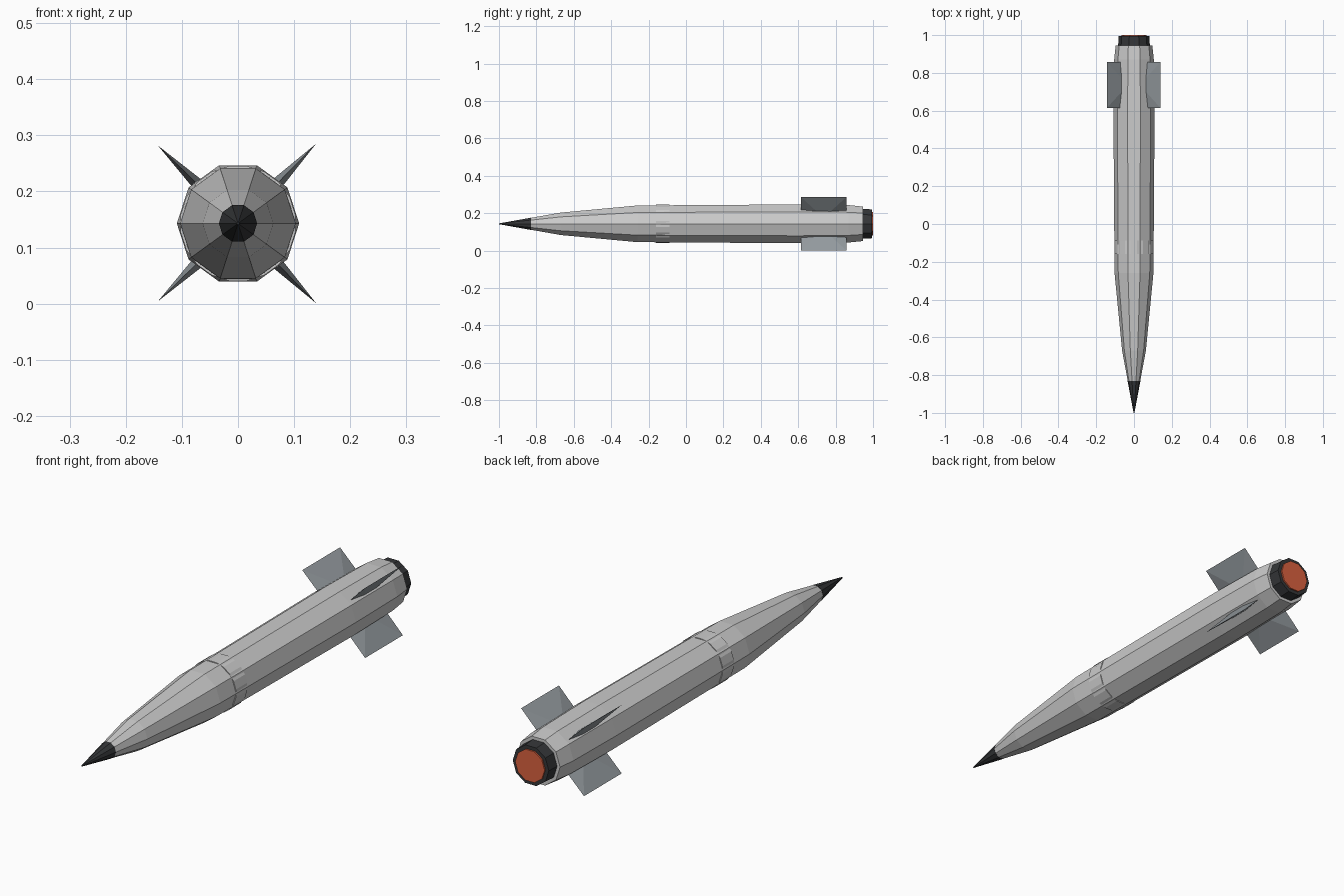
import bpy, bmesh, math

if "Cube" in bpy.data.objects:
    bpy.data.objects.remove(bpy.data.objects["Cube"])

CZ = 0.143  # height of the long axis


def material(name, rgb):
    m = bpy.data.materials.new(name)
    m.diffuse_color = (*rgb, 1)
    m.use_nodes = True
    m.node_tree.nodes["Principled BSDF"].inputs["Base Color"].default_value = m.diffuse_color
    return m


def finish(name, bm, mat=None):
    bmesh.ops.recalc_face_normals(bm, faces=bm.faces)
    me = bpy.data.meshes.new(name)
    bm.to_mesh(me)
    bm.free()
    ob = bpy.data.objects.new(name, me)
    bpy.context.collection.objects.link(ob)
    if mat:
        me.materials.append(mat)
    return ob


def lathe(name, profile, sides=10, turn=0.0, mat=None):
    """Faceted solid around the y axis from (y, radius) pairs."""
    bm = bmesh.new()
    rings = []
    for y, r in profile:
        rings.append([bm.verts.new((r * math.cos(turn + math.tau * i / sides), y,
                                    CZ + r * math.sin(turn + math.tau * i / sides)))
                      for i in range(sides)])
    for a, b in zip(rings, rings[1:]):
        for i in range(sides):
            j = (i + 1) % sides
            bm.faces.new((a[i], a[j], b[j], b[i]))
    bm.faces.new(rings[0])
    bm.faces.new(rings[-1])
    return finish(name, bm, mat)


dark = material("dark_metal", (0.035, 0.037, 0.04))
glow = material("exhaust_orange", (0.7, 0.12, 0.05))
fin_grey = material("fin_grey", (0.3, 0.33, 0.35))

# Body with tapered nose, dark tip
lathe("body", [(-0.999, 0.002), (-0.67, 0.063), (-0.26, 0.103),
               (0.6, 0.109), (0.87, 0.105), (0.945, 0.097)])
lathe("nose_tip", [(-1.0, 0.0022), (-0.83, 0.0341)], mat=dark)

# Finer-sided band that shows only on the body's flats
lathe("band", [(-0.16, 0.1035), (-0.087, 0.1035)], sides=20, turn=math.radians(9))

# Nozzle and exhaust disc
lathe("nozzle", [(0.93, 0.084), (0.945, 0.084), (0.994, 0.081)], mat=dark)
lathe("exhaust", [(0.98, 0.066), (1.0, 0.066)], mat=glow)

# Four fins: diamond section at the root, narrowing to a sharp tip line
for k, deg in enumerate((45.6, 135.8, 224.2, 314.4)):
    a = math.radians(deg)
    ca, sa = math.cos(a), math.sin(a)
    bm = bmesh.new()

    def point(r, y, t):
        return bm.verts.new((r * ca - t * sa, y, CZ + r * sa + t * ca))

    front, back = point(0.06, 0.615, 0), point(0.06, 0.857, 0)
    left, right = point(0.06, 0.736, 0.015), point(0.06, 0.736, -0.015)
    tip_front, tip_back = point(0.199, 0.615, 0), point(0.199, 0.857, 0)
    for side in (left, right):
        bm.faces.new((front, side, tip_front))
        bm.faces.new((side, back, tip_back))
        bm.faces.new((side, tip_back, tip_front))
    bm.faces.new((front, left, back, right))
    finish(f"fin_{k + 1}", bm, fin_grey)
